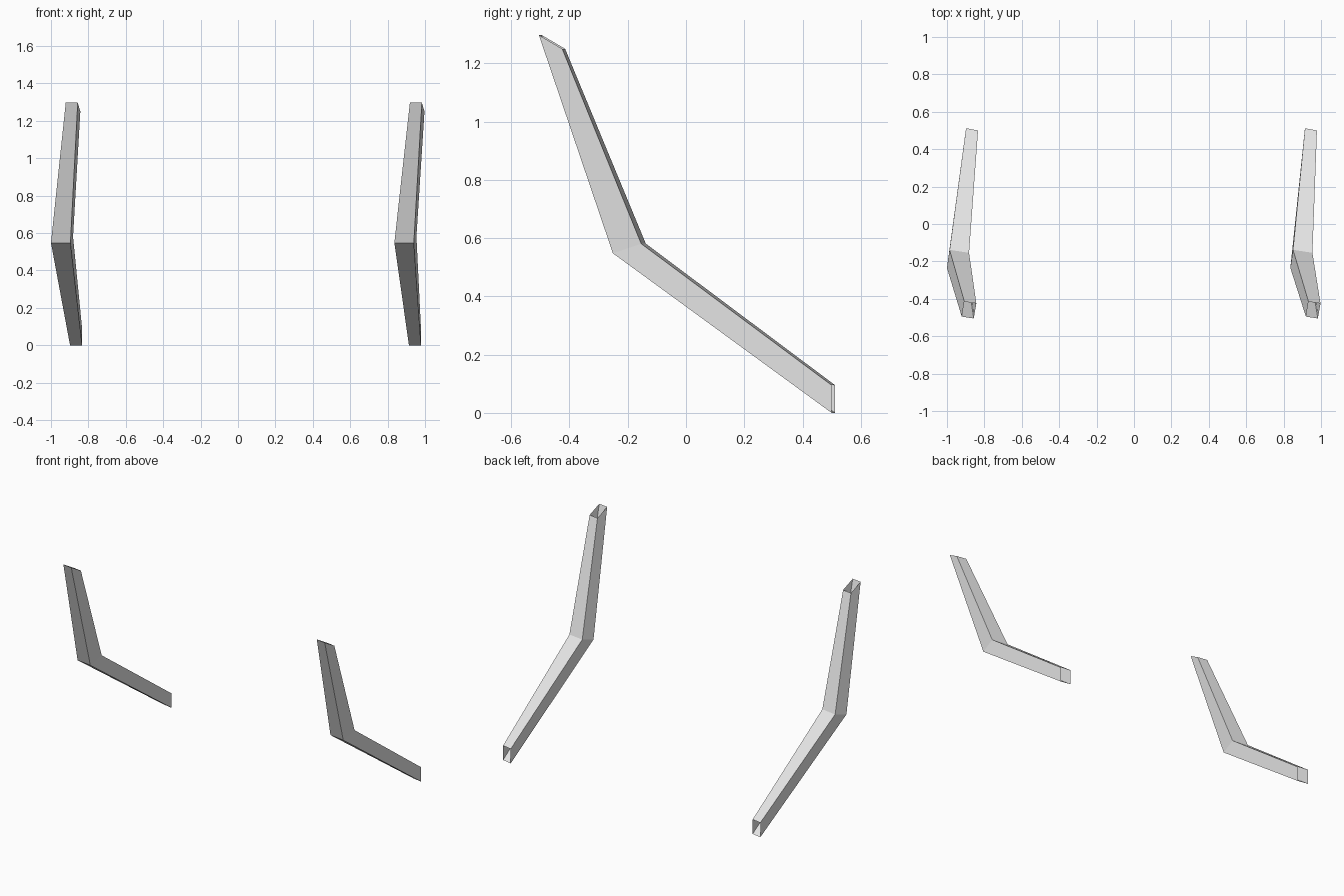
import bpy
import bmesh
from mathutils import Vector

cube = bpy.data.objects.get("Cube")
if cube:
    bpy.data.objects.remove(cube, do_unlink=True)

grey = bpy.data.materials.new("light_grey")
grey.use_nodes = True
colour = (0.8, 0.8, 0.8, 1)
grey.diffuse_color = colour
grey.node_tree.nodes["Principled BSDF"].inputs["Base Color"].default_value = colour

# Cross-sections of a bent open tube: front corner, width, depth, shift to the other side
SECTIONS = [
    ((-0.921, -0.495, 1.297), (0.064, -0.01, 0), (0.014, 0.08, -0.047), 1.84),
    ((-1.0, -0.235, 0.548), (0.104, -0.016, 0), (0.014, 0.097, 0.033), 1.836),
    ((-0.898, 0.512, 0), (0.064, -0.012, 0), (0, 0, 0.095), 1.812),
]


def bent_tube(name, side):
    bm = bmesh.new()
    rings = []
    for corner, width, depth, shift in SECTIONS:
        start = Vector(corner) + Vector((shift * side, 0, 0))
        w, d = Vector(width), Vector(depth)
        rings.append([bm.verts.new(p) for p in (start, start + w, start + w + d, start + d)])

    # Four walls between neighbouring sections, both ends left open
    for upper, lower in zip(rings, rings[1:]):
        for i in range(4):
            j = (i + 1) % 4
            bm.faces.new((upper[i], lower[i], lower[j], upper[j]))

    mesh = bpy.data.meshes.new(name)
    bm.to_mesh(mesh)
    bm.free()
    mesh.materials.append(grey)
    obj = bpy.data.objects.new(name, mesh)
    bpy.context.collection.objects.link(obj)


bent_tube("right_bent_tube", 0)
bent_tube("left_bent_tube", 1)
